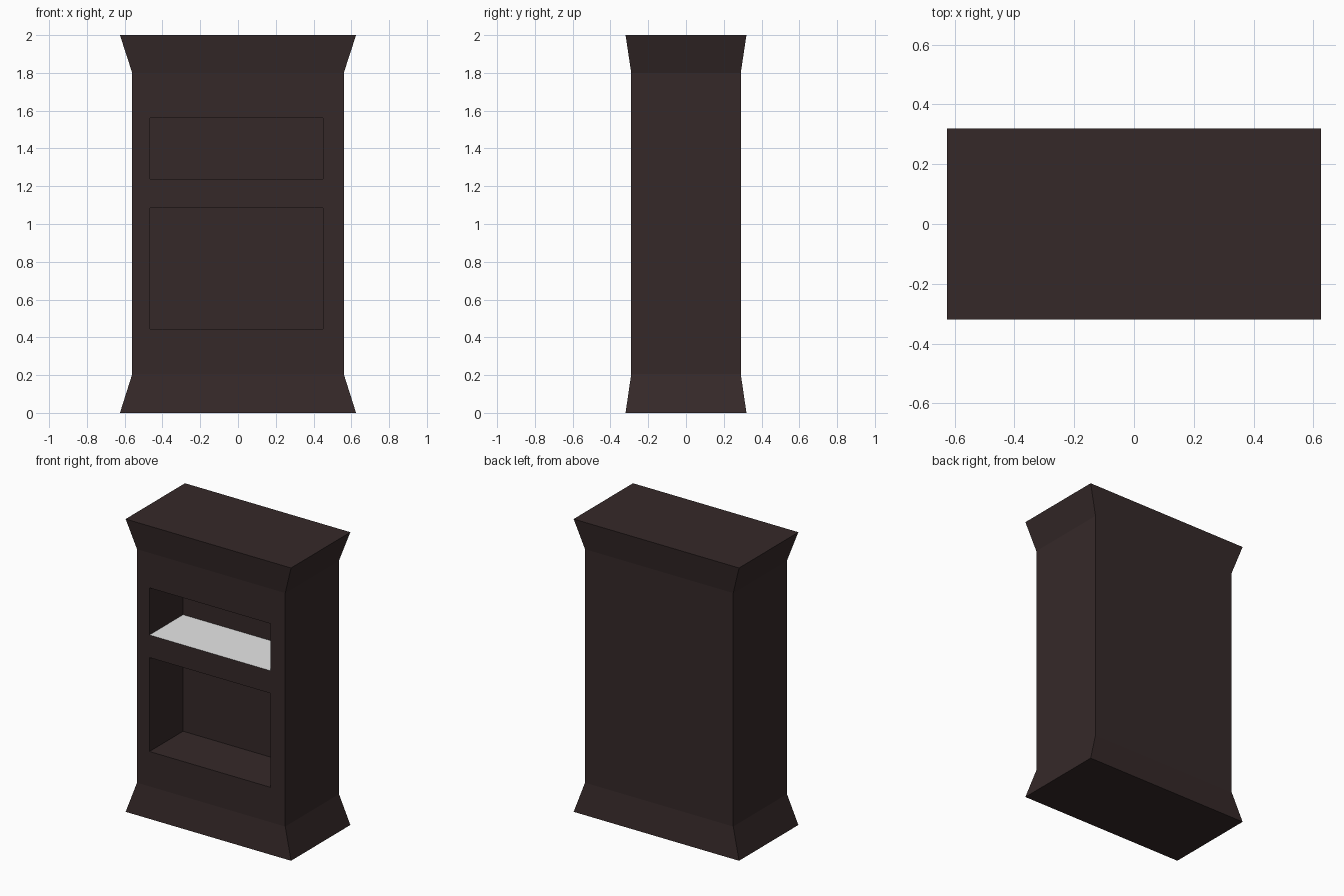
import bpy
import bmesh
from mathutils import Vector

default = bpy.data.objects.get("Cube")
if default:
    bpy.data.objects.remove(default, do_unlink=True)


def make_material(name, rgb):
    mat = bpy.data.materials.new(name)
    mat.use_nodes = True
    color = (*rgb, 1.0)
    mat.diffuse_color = color
    mat.node_tree.nodes["Principled BSDF"].inputs["Base Color"].default_value = color
    return mat


# Flared case outline: (half width, half depth, height)
SECTIONS = [(0.625, 0.32, 0), (0.56, 0.29, 0.205), (0.56, 0.29, 1.8), (0.625, 0.32, 2)]
FRONT_Y = -0.29
# Two open niches in the front
NICHE_X = (-0.466, 0.45)
NICHES = [(0.443, 1.085), (1.239, 1.561)]
NICHE_DEPTH = 0.363

bm = bmesh.new()

# Case: rings joined by side faces, closed with a base and a top
rings = [[bm.verts.new((sx * w, sy * d, z)) for sx, sy in ((-1, -1), (1, -1), (1, 1), (-1, 1))]
         for w, d, z in SECTIONS]
for low, high in zip(rings, rings[1:]):
    for i in range(4):
        j = (i + 1) % 4
        bm.faces.new((low[i], low[j], high[j], high[i]))
bm.faces.new(reversed(rings[0]))
bm.faces.new(rings[-1])
bm.normal_update()


def front_faces():
    return [f for f in bm.faces if f.normal.y < -0.99
            and abs(f.calc_center_median().y - FRONT_Y) < 0.001]


def cut_front(point, normal):
    faces = front_faces()
    edges = {e for f in faces for e in f.edges}
    verts = {v for f in faces for v in f.verts}
    bmesh.ops.bisect_plane(bm, geom=[*verts, *edges, *faces], dist=0.0001,
                           plane_co=Vector(point), plane_no=Vector(normal))
    bm.normal_update()


# Niche outlines cut into the front panel
for pair in NICHES:
    for z in pair:
        cut_front((0, 0, z), (0, 0, 1))
for x in NICHE_X:
    cut_front((x, 0, 0), (1, 0, 0))

# Niches pushed back into the case
openings = []
for f in front_faces():
    c = f.calc_center_median()
    if NICHE_X[0] < c.x < NICHE_X[1] and any(a < c.z < b for a, b in NICHES):
        openings.append(f)
bmesh.ops.inset_individual(bm, faces=openings, thickness=0, depth=-NICHE_DEPTH)
bm.normal_update()

# Pale floor in the upper niche
shelf_z = NICHES[1][0]
for f in bm.faces:
    if f.normal.z > 0.99 and abs(f.calc_center_median().z - shelf_z) < 0.01:
        f.material_index = 1

mesh = bpy.data.meshes.new("cabinet")
bm.to_mesh(mesh)
bm.free()
mesh.materials.append(make_material("dark brown wood", (0.036, 0.022, 0.022)))
mesh.materials.append(make_material("pale grey shelf", (0.8, 0.8, 0.8)))
cabinet = bpy.data.objects.new("cabinet", mesh)
bpy.context.collection.objects.link(cabinet)
